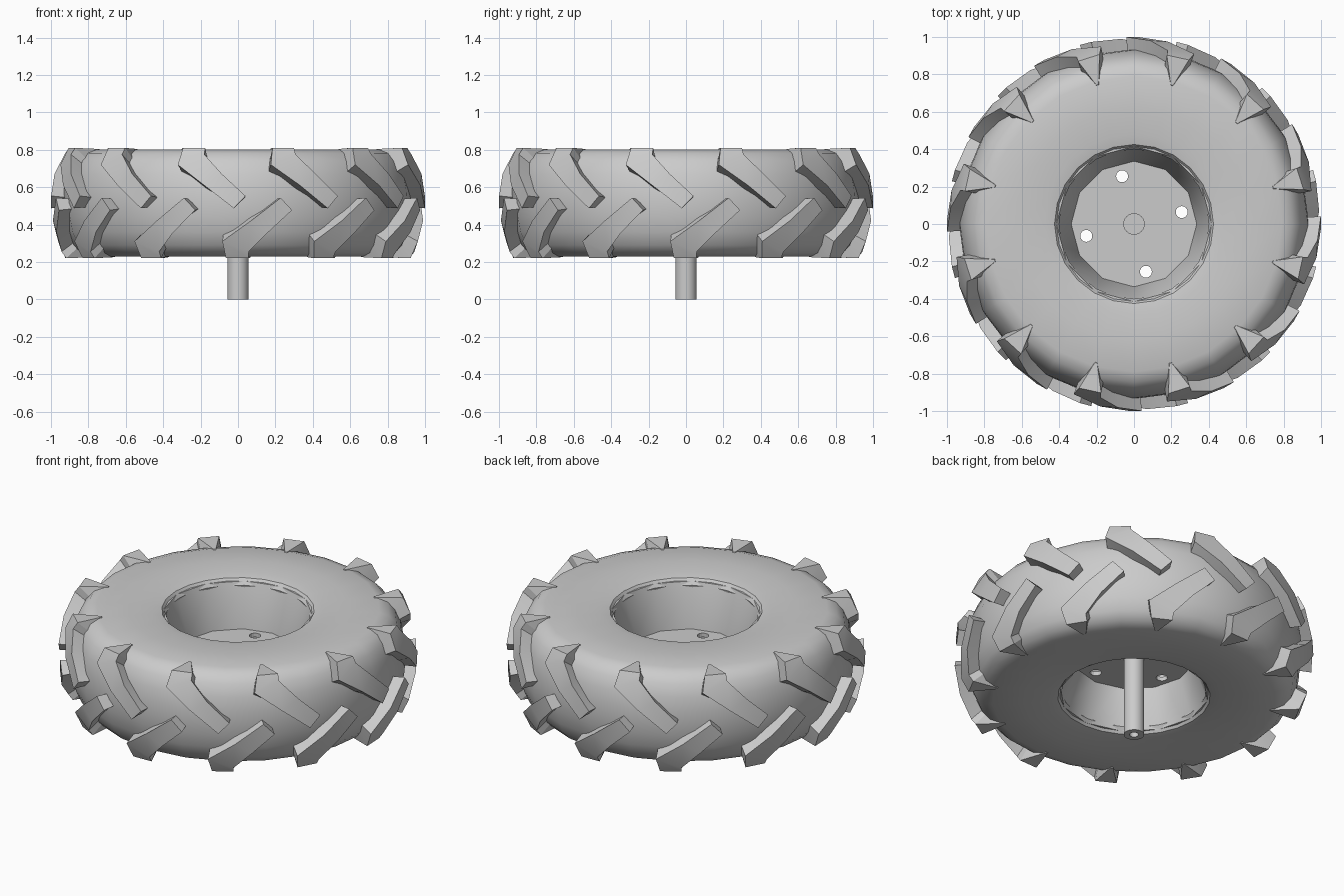
import bpy, bmesh
from math import sin, cos, radians, pi

if "Cube" in bpy.data.objects:
    bpy.data.objects.remove(bpy.data.objects["Cube"])

MID = 0.515  # mid-plane height of the wheel


def finish(name, bm, smooth=None):
    bmesh.ops.recalc_face_normals(bm, faces=bm.faces)
    me = bpy.data.meshes.new(name)
    bm.to_mesh(me)
    bm.free()
    ob = bpy.data.objects.new(name, me)
    bpy.context.collection.objects.link(ob)
    bpy.ops.object.select_all(action='DESELECT')
    ob.select_set(True)
    bpy.context.view_layer.objects.active = ob
    if smooth:
        bpy.ops.object.shade_smooth_by_angle(angle=radians(smooth))
    return ob


def lathe(name, profile, segs, smooth=None, closed=True):
    """Revolve (radius, height) points around z."""
    bm = bmesh.new()
    rings = []
    for i in range(segs):
        a = 2 * pi * i / segs
        rings.append([bm.verts.new((r * cos(a), r * sin(a), z)) for r, z in profile])
    n = len(profile)
    for i in range(segs):
        p, q = rings[i], rings[(i + 1) % segs]
        for j in range(n if closed else n - 1):
            k = (j + 1) % n
            bm.faces.new((p[j], q[j], q[k], p[k]))
    bmesh.ops.remove_doubles(bm, verts=bm.verts, dist=1e-5)
    return finish(name, bm, smooth)


# tyre carcass: upper half profile mirrored about the mid-plane
half = [(0.415, 0.70), (0.40, 0.75), (0.425, 0.785), (0.48, 0.796), (0.62, 0.80),
        (0.79, 0.80), (0.845, 0.782), (0.885, 0.74), (0.915, 0.67), (0.93, 0.59)]
lower = [(r, 2 * MID - z) for r, z in reversed(half)]
lathe("tyre", half + [(0.935, MID)] + lower, 24, 40)

# rim: two cones meeting at the hub disc
lathe("rim", [(0.415, 0.77), (0.335, 0.51), (0.335, 0.49), (0.415, 0.26),
              (0.43, 0.26), (0.43, 0.77)], 12, 40)

# hub disc with four bolt holes
bm = bmesh.new()
bmesh.ops.create_cone(bm, cap_ends=True, segments=12, radius1=0.34, radius2=0.34, depth=0.025)
bmesh.ops.translate(bm, verts=bm.verts, vec=(0, 0, 0.50))
disc = finish("hub_disc", bm)

bm = bmesh.new()
for i in range(4):
    a = radians(14 + 90 * i)
    g = bmesh.ops.create_cone(bm, cap_ends=True, segments=16, radius1=0.032, radius2=0.032, depth=0.2)
    bmesh.ops.translate(bm, verts=g["verts"], vec=(0.263 * cos(a), 0.263 * sin(a), 0.50))
cutter = finish("bolt_hole_cutter", bm)
cutter.hide_render = True
mod = disc.modifiers.new("holes", 'BOOLEAN')
mod.object, mod.operation, mod.solver = cutter, 'DIFFERENCE', 'EXACT'
bpy.context.view_layer.objects.active = disc
bpy.ops.object.modifier_apply(modifier=mod.name)
bpy.data.objects.remove(cutter)

# flange and axle with a bored lower end
lathe("hub_flange", [(0, 0.485), (0.142, 0.485), (0.142, 0.52), (0, 0.52)], 32, 40, False)
lathe("axle", [(0, 0.10), (0.025, 0.10), (0.025, 0), (0.057, 0), (0.057, 0.53), (0, 0.53)],
      24, 40, False)

# tread lug: sections of (low edge, high edge), each (angle, height, radius)
SECTIONS = [((-1.8, 0.487, 1.0), (1.8, 0.553, 1.0)),
            ((-11, 0.61, 0.992), (-5.5, 0.67, 0.985)),
            ((-20, 0.72, 0.965), (-11.5, 0.775, 0.945)),
            ((-19, 0.81, 0.925), (-11.5, 0.81, 0.92)),
            ((-16.3, 0.804, 0.77), (-15.3, 0.804, 0.77))]


def lug(bm, turn, flip):
    def vert(a, z, r):
        a = radians(a + turn)
        return bm.verts.new((r * cos(a), r * sin(a), 2 * MID - z if flip else z))

    def sunk(p):  # matching point buried in the carcass
        a, z, r = p
        return a, z + (MID - z) * 0.35, r + (0.6 - r) * 0.35

    rings = [[vert(*lo), vert(*hi), vert(*sunk(hi)), vert(*sunk(lo))] for lo, hi in SECTIONS]
    for p, q in zip(rings, rings[1:]):
        for j in range(4):
            k = (j + 1) % 4
            bm.faces.new((p[j], p[k], q[k], q[j]))
    bm.faces.new(rings[0])
    bm.faces.new(rings[-1])


# twelve lugs per side, the lower row staggered by half a step
for name, flip, shift in (("upper_tread_lugs", False, 0.5), ("lower_tread_lugs", True, 15)):
    bm = bmesh.new()
    for i in range(12):
        lug(bm, 30 * i + shift, flip)
    finish(name, bm, 25)
